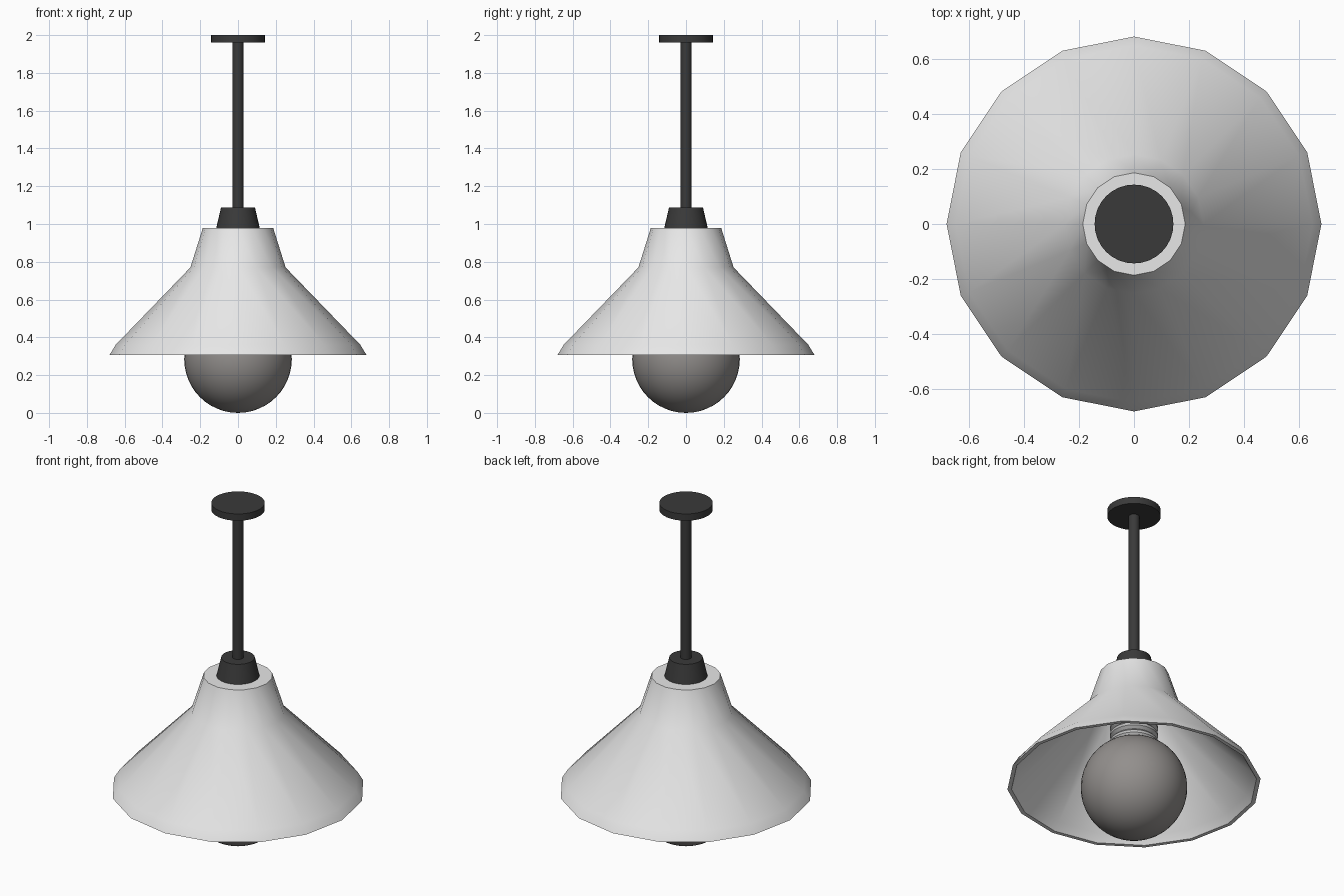
import bpy, bmesh, math

cube = bpy.data.objects.get("Cube")
if cube:
    bpy.data.objects.remove(cube, do_unlink=True)


def material(name, rgb):
    mat = bpy.data.materials.new(name)
    mat.use_nodes = True
    colour = (*rgb, 1.0)
    mat.diffuse_color = colour
    mat.node_tree.nodes["Principled BSDF"].inputs["Base Color"].default_value = colour
    return mat


white = material("white enamel", (0.8, 0.8, 0.8))
black = material("black metal", (0.042, 0.042, 0.042))
glass = material("warm grey glass", (0.29, 0.275, 0.265))
steel = material("light steel", (0.5, 0.5, 0.5))


def lathe(name, profile, sides, mat, sharp_angle=35):
    """Turn a (radius, height) profile around the z axis."""
    bm = bmesh.new()
    verts = [bm.verts.new((r, 0, z)) for r, z in profile]
    edges = [bm.edges.new(pair) for pair in zip(verts, verts[1:])]
    bmesh.ops.spin(bm, geom=verts + edges, cent=(0, 0, 0), axis=(0, 0, 1),
                   angle=math.tau, steps=sides, use_merge=True)
    bmesh.ops.remove_doubles(bm, verts=bm.verts, dist=0.0001)
    bmesh.ops.recalc_face_normals(bm, faces=bm.faces)
    mesh = bpy.data.meshes.new(name)
    bm.to_mesh(mesh)
    bm.free()
    mesh.materials.append(mat)
    obj = bpy.data.objects.new(name, mesh)
    bpy.context.collection.objects.link(obj)
    bpy.ops.object.select_all(action='DESELECT')
    obj.select_set(True)
    bpy.context.view_layer.objects.active = obj
    bpy.ops.object.shade_smooth_by_angle(angle=math.radians(sharp_angle))
    return obj


# Ceiling plate, rod and cap
lathe("ceiling_plate", [(0, 2), (0.143, 2), (0.143, 1.96), (0, 1.96)], 32, black)
lathe("rod", [(0, 1.97), (0.029, 1.97), (0.029, 1.07), (0, 1.07)], 16, black)
lathe("shade_cap", [(0, 1.087), (0.09, 1.087), (0.116, 0.975), (0, 0.975)], 32, black)

# Faceted shade with a thin wall, open below
lathe("lamp_shade", [
    (0, 0.98), (0.186, 0.98), (0.252, 0.77), (0.648, 0.36), (0.68, 0.307),
    (0.658, 0.307), (0.63, 0.35), (0.234, 0.76), (0.17, 0.96), (0, 0.96)], 16, white)

# Threaded socket with stacked ridges
ridges = [(0, 0.96), (0.11, 0.96)]
for i in range(8):
    z = 0.9 - i * 0.045
    ridges += [(0.112, z), (0.128, z - 0.015), (0.128, z - 0.03)]
lathe("bulb_socket", ridges + [(0.11, 0.53), (0, 0.53)], 32, steel)

# Round bulb
radius, rings = 0.285, 24
lathe("bulb", [(radius * math.sin(math.pi * i / rings),
                radius + radius * math.cos(math.pi * i / rings))
               for i in range(rings + 1)], 40, glass)
